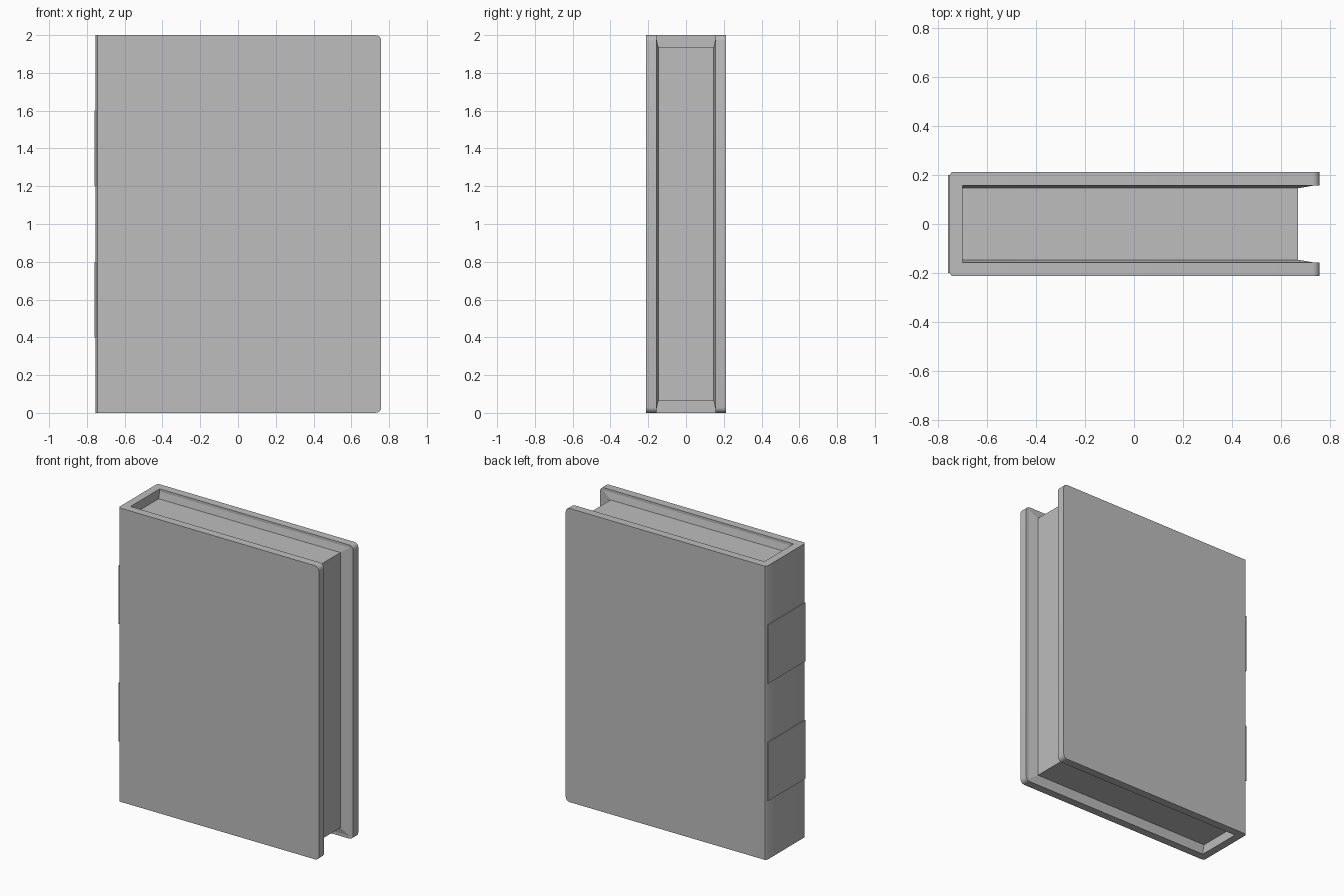
import bpy
import bmesh
from math import radians

default = bpy.data.objects.get("Cube")
if default:
    bpy.data.objects.remove(default, do_unlink=True)

grey = bpy.data.materials.new("plain_grey")
grey.use_nodes = True
GREY = (0.51, 0.51, 0.51, 1)
grey.diffuse_color = GREY
grey.node_tree.nodes["Principled BSDF"].inputs["Base Color"].default_value = GREY

HEIGHT = 2.0
EDGE = 0.758      # free edge of the boards
OUTER = 0.212     # half thickness of the book
INNER = 0.157     # inner side of the boards
PAGE = 0.146      # half thickness of the pages
SPINE = -0.754
GUTTER = -0.70    # inner side of the spine
MARGIN = 0.063    # pages set back from top and bottom
FORE = 0.67       # page edge opposite the spine


def finish(name, bm):
    bmesh.ops.recalc_face_normals(bm, faces=bm.faces)
    mesh = bpy.data.meshes.new(name)
    bm.to_mesh(mesh)
    bm.free()
    mesh.materials.append(grey)
    obj = bpy.data.objects.new(name, mesh)
    bpy.context.collection.objects.link(obj)
    return obj


def box(name, x, y, z):
    bm = bmesh.new()
    bmesh.ops.create_cube(bm, size=1)
    for v in bm.verts:
        v.co = [span[c > 0] for span, c in zip((x, y, z), v.co)]
    return finish(name, bm)


# Cover: C-shaped wrap with softened spine corners and rounded free corners
half = [(EDGE, INNER), (EDGE, OUTER), (SPINE + 0.010, OUTER), (SPINE, OUTER - 0.014)]
profile = [(GUTTER, INNER)] + half
profile += [(x, -y) for x, y in reversed(profile)]
bm = bmesh.new()
base = bm.faces.new([bm.verts.new((x, y, 0)) for x, y in profile])
top = bmesh.ops.extrude_face_region(bm, geom=[base])["geom"]
bmesh.ops.translate(bm, vec=(0, 0, HEIGHT),
                    verts=[g for g in top if isinstance(g, bmesh.types.BMVert)])
corners = [e for e in bm.edges
           if all(v.co.x > EDGE - 0.001 for v in e.verts)
           and abs(e.verts[0].co.z - e.verts[1].co.z) < 0.001]
bmesh.ops.bevel(bm, geom=corners, offset=0.03, segments=4, profile=0.5, affect='EDGES')
cover = finish("cover", bm)
bpy.context.view_layer.objects.active = cover
cover.select_set(True)
bpy.ops.object.shade_smooth_by_angle(angle=radians(40))
cover.select_set(False)

# Pages
box("pages", (GUTTER - 0.01, FORE), (-PAGE, PAGE), (MARGIN, HEIGHT - MARGIN))

# Endpapers: shallow panels that slope from the board edges up to the pages
for side, name in ((-1, "front_endpaper"), (1, "back_endpaper")):
    panel = box(name, (GUTTER, EDGE - 0.012), (-1, 1), (0.01, HEIGHT - 0.01))
    for v in panel.data.vertices:
        on_pages = v.co.y * side < 0
        v.co.y = side * (PAGE if on_pages else INNER + 0.002)
        if on_pages:
            v.co.x = min(v.co.x, FORE)
            v.co.z = min(max(v.co.z, MARGIN), HEIGHT - MARGIN)

# Spine labels
for name, z in (("lower_spine_label", 0.4), ("upper_spine_label", 1.2)):
    box(name, (SPINE - 0.005, SPINE + 0.003), (-0.2, 0.2), (z, z + 0.4))
